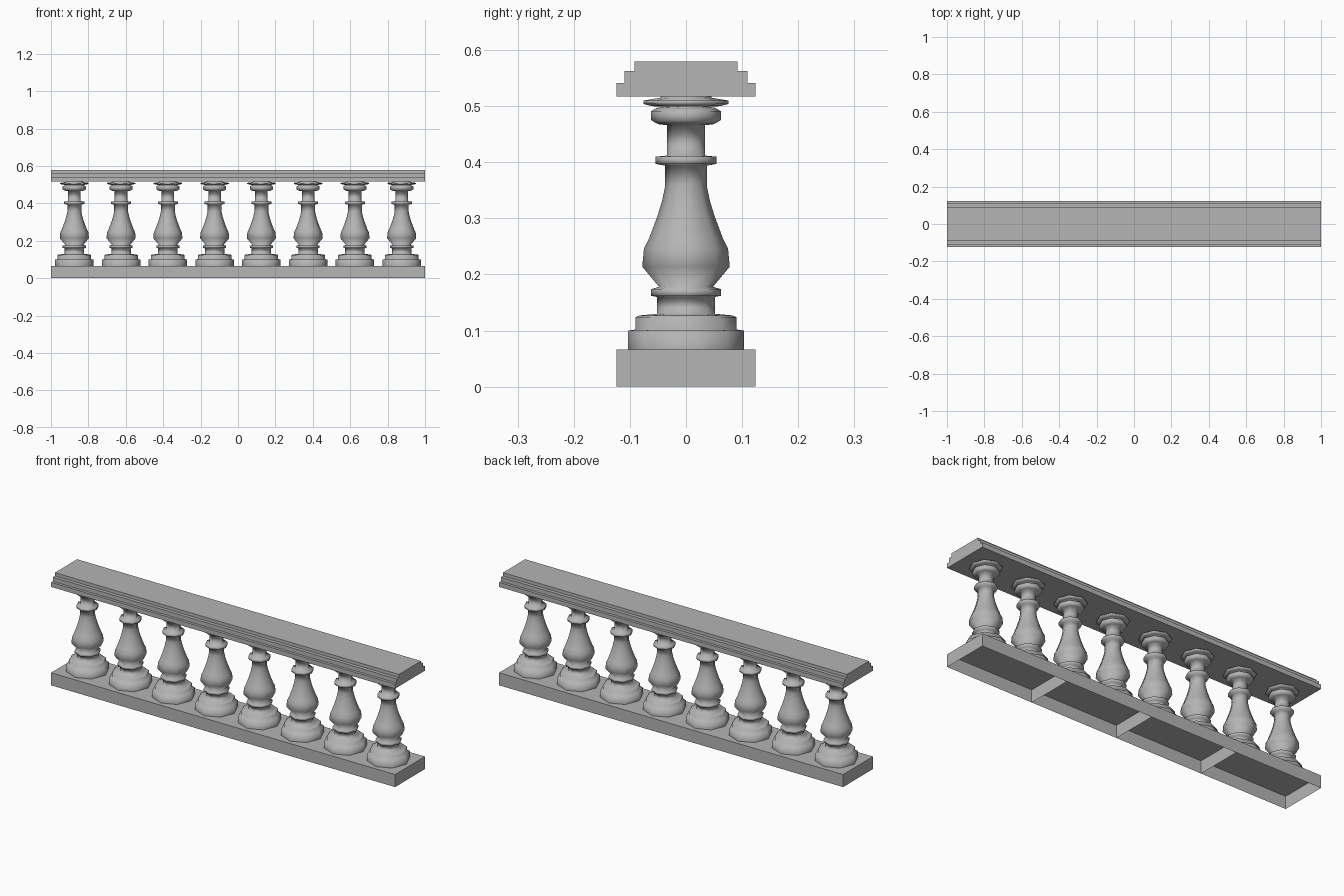
import bpy, bmesh
from math import cos, sin, pi

if "Cube" in bpy.data.objects:
    bpy.data.objects.remove(bpy.data.objects["Cube"])

stone = bpy.data.materials.new("dark_stone")
stone.diffuse_color = (0.46, 0.46, 0.46, 1)
stone.use_nodes = True
stone.node_tree.nodes["Principled BSDF"].inputs["Base Color"].default_value = stone.diffuse_color


def make_object(name, bm):
    mesh = bpy.data.meshes.new(name)
    bm.to_mesh(mesh)
    bm.free()
    mesh.materials.append(stone)
    obj = bpy.data.objects.new(name, mesh)
    bpy.context.collection.objects.link(obj)
    return obj


# Plinth: four open-bottomed bays, leaving cross ribs where they meet
def plinth(half_width=0.124, height=0.066):
    for i in range(4):
        bm = bmesh.new()
        bmesh.ops.create_cube(bm, size=1)
        for v in bm.verts:
            v.co.x = v.co.x * 0.5 - 0.75 + i * 0.5
            v.co.y *= 2 * half_width
            v.co.z = (v.co.z + 0.5) * height
        bm.normal_update()
        bottom = [f for f in bm.faces if f.normal.z < -0.9]
        bmesh.ops.delete(bm, geom=bottom, context='FACES_ONLY')
        make_object("plinth_bay", bm)


# Handrail: stepped cross-section extruded along x
def handrail():
    half = [(0.124, 0.517), (0.124, 0.541), (0.110, 0.541),
            (0.110, 0.563), (0.092, 0.563), (0.092, 0.580)]
    section = half + [(-y, z) for y, z in reversed(half)]
    bm = bmesh.new()
    face = bm.faces.new([bm.verts.new((-1, y, z)) for y, z in section])
    ext = bmesh.ops.extrude_face_region(bm, geom=[face], use_keep_orig=True)
    verts = [g for g in ext["geom"] if isinstance(g, bmesh.types.BMVert)]
    bmesh.ops.translate(bm, verts=verts, vec=(2, 0, 0))
    bmesh.ops.recalc_face_normals(bm, faces=bm.faces)
    make_object("handrail", bm)


# Baluster: eight-sided turned profile of (radius, height), smooth shaded
PROFILE = [
    (0.103, 0.066), (0.103, 0.100), (0.090, 0.102), (0.090, 0.124),
    (0.083, 0.127), (0.052, 0.130), (0.052, 0.160), (0.062, 0.162),
    (0.062, 0.174), (0.048, 0.178), (0.078, 0.214), (0.075, 0.246),
    (0.066, 0.264), (0.051, 0.304), (0.043, 0.330), (0.037, 0.358),
    (0.037, 0.394), (0.054, 0.397), (0.054, 0.410), (0.034, 0.412),
    (0.034, 0.466), (0.050, 0.468), (0.062, 0.475), (0.062, 0.491),
    (0.052, 0.497), (0.040, 0.499), (0.060, 0.500), (0.076, 0.504),
    (0.076, 0.510), (0.045, 0.515), (0.045, 0.518),
]


def baluster(sides=8):
    bm = bmesh.new()
    rings = [[bm.verts.new((r * cos(2 * pi * k / sides), r * sin(2 * pi * k / sides), z))
              for k in range(sides)] for r, z in PROFILE]
    for a, b in zip(rings, rings[1:]):
        for k in range(sides):
            n = (k + 1) % sides
            bm.faces.new((a[k], a[n], b[n], b[k])).smooth = True
    return make_object("baluster", bm)


plinth()
handrail()

# Row of eight balusters sharing one mesh
first = baluster()
first.location.x = -0.875
for i in range(1, 8):
    copy = first.copy()
    copy.location.x = -0.875 + i * 0.25
    bpy.context.collection.objects.link(copy)
